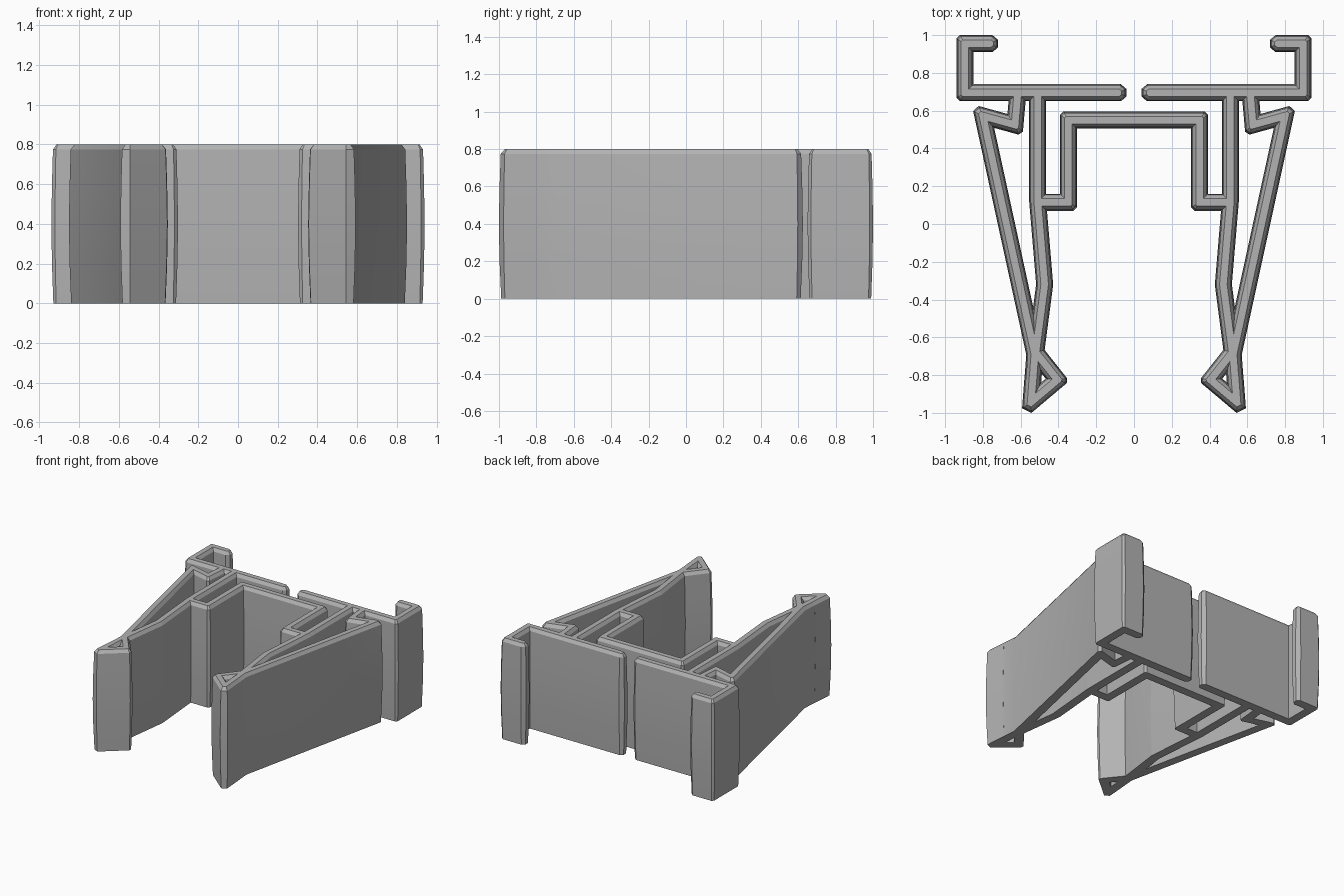
import bpy, bmesh
from mathutils import Vector

if "Cube" in bpy.data.objects:
    bpy.data.objects.remove(bpy.data.objects["Cube"])

# half thickness of the wall at each height: slight belly, chamfered top
LAYERS = [(0.0, 0.035), (0.2, 0.042), (0.4, 0.045), (0.6, 0.042), (0.775, 0.037), (0.8, 0.02)]

mat = bpy.data.materials.new("grey plastic")
mat.diffuse_color = (0.45, 0.45, 0.45, 1)
mat.use_nodes = True
mat.node_tree.nodes["Principled BSDF"].inputs["Base Color"].default_value = mat.diffuse_color


def left(d):
    return Vector((-d.y, d.x))


def side(pts, w, s):
    """Offset one side of a path; outer corners are chamfered."""
    dirs = [(b - a).normalized() for a, b in zip(pts, pts[1:])]
    out = [pts[0] + s * w * left(dirs[0])]
    for p, d0, d1 in zip(pts[1:], dirs, dirs[1:]):
        n0, n1 = s * left(d0), s * left(d1)
        miter = (n0 + n1) / (1 + n0.dot(n1))
        if s * d0.cross(d1) > 0:
            out.append(p + w * miter)
        else:
            e = min(0.6 * abs(miter.dot(d0)), 0.8)
            out += [p + w * (n0 + e * d0), p + w * (n1 - e * d1)]
    out.append(pts[-1] + s * w * left(dirs[-1]))
    return out


def round_end(p, d, w):
    """Chamfered nose, from the right of direction d to its left."""
    n = left(d)
    return [p + w * (0.35 * d - n), p + w * (d - 0.45 * n),
            p + w * (d + 0.45 * n), p + w * (0.35 * d + n)]


def outline(pts, w, rounded):
    a, b = side(pts, w, -1), side(pts, w, 1)
    if rounded:
        d0 = (pts[0] - pts[1]).normalized()
        d1 = (pts[-1] - pts[-2]).normalized()
        a = a[1:-1] + round_end(pts[-1], d1, w)
        b = round_end(pts[0], d0, w)[::-1] + b[1:-1]
    return a + b[::-1]


def wall(name, path, rounded=False, mirror=True):
    pts = [Vector(p) for p in path]
    bm = bmesh.new()
    rings = [[bm.verts.new((p.x, p.y, z)) for p in outline(pts, w, rounded)]
             for z, w in LAYERS]
    n = len(rings[0])
    for lo, hi in zip(rings, rings[1:]):
        for i in range(n):
            j = (i + 1) % n
            bm.faces.new((lo[i], lo[j], hi[j], hi[i]))
    bm.faces.new(rings[0][::-1])
    bm.faces.new(rings[-1])
    bmesh.ops.recalc_face_normals(bm, faces=bm.faces[:])
    me = bpy.data.meshes.new(name)
    bm.to_mesh(me)
    bm.free()
    me.materials.append(mat)
    ob = bpy.data.objects.new(name, me)
    bpy.context.collection.objects.link(ob)
    bpy.context.view_layer.objects.active = ob
    ob.select_set(True)
    bpy.ops.object.shade_smooth_by_angle(angle=0.4)
    ob.select_set(False)
    if mirror:
        ob.modifiers.new("mirror", 'MIRROR').use_mirror_merge = False
    return ob


# back plate that turns into the hook
wall("back_plate_hook", [(0.085, 0.695), (0.895, 0.695), (0.895, 0.955), (0.765, 0.955)],
     rounded=True)

# inner leg, running into the front of the barbed foot
wall("inner_leg", [(0.51, 0.695), (0.51, 0.12), (0.473, -0.32), (0.52, -0.68),
                   (0.405, -0.825), (0.545, -0.943), (0.534, -0.80)])

# outer spring arm with its small return at the back
wall("spring_arm", [(0.615, 0.695), (0.63, 0.525), (0.80, 0.572),
                    (0.525, -0.69), (0.538, -0.86)])

# stepped bridge joining both legs
half = [(0.51, 0.115), (0.347, 0.115), (0.347, 0.55)]
wall("bridge", half + [(-x, y) for x, y in reversed(half)], mirror=False)
